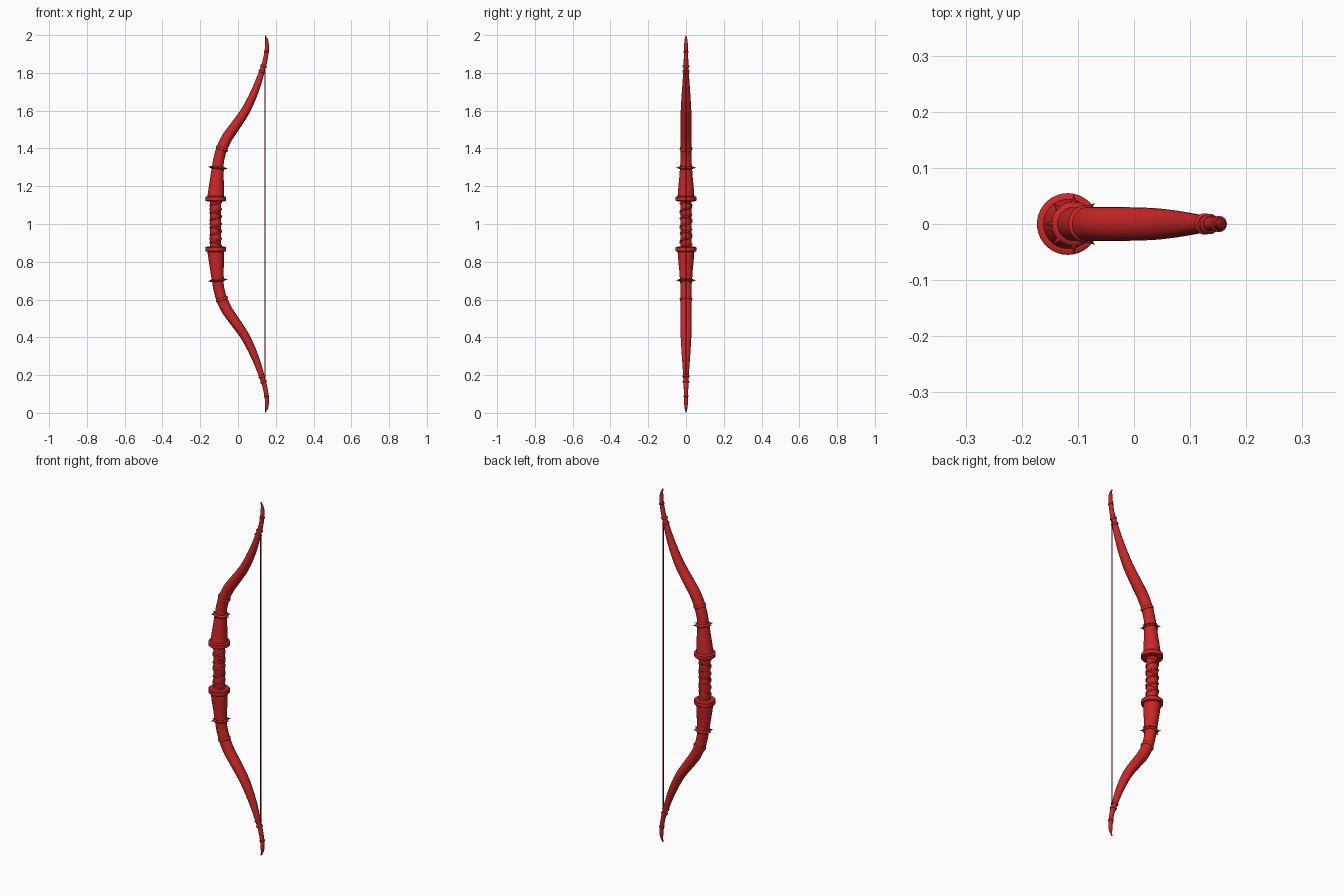
import bpy, bmesh, math
from mathutils import Vector

if "Cube" in bpy.data.objects:
    bpy.data.objects.remove(bpy.data.objects["Cube"])

CENTRE = Vector((0, 0, 1))   # every part is modelled around mid-height, then mirrored in z


def material(name, color):
    m = bpy.data.materials.new(name)
    m.diffuse_color = color
    m.use_nodes = True
    m.node_tree.nodes["Principled BSDF"].inputs["Base Color"].default_value = m.diffuse_color
    return m


RED = material("red_lacquer", (0.6, 0.02, 0.02, 1))
DARK = material("dark_string", (0.2, 0.01, 0.01, 1))


def finish(name, bm, mat=RED, mirror=True):
    bmesh.ops.recalc_face_normals(bm, faces=bm.faces)
    me = bpy.data.meshes.new(name)
    bm.to_mesh(me)
    bm.free()
    ob = bpy.data.objects.new(name, me)
    bpy.context.collection.objects.link(ob)
    ob.location = CENTRE
    me.materials.append(mat)
    bpy.ops.object.select_all(action='DESELECT')
    ob.select_set(True)
    bpy.context.view_layer.objects.active = ob
    bpy.ops.object.shade_smooth_by_angle(angle=math.radians(40))
    if mirror:
        mod = ob.modifiers.new("Mirror", 'MIRROR')
        mod.use_axis = (False, False, True)
        mod.use_mirror_merge = False
    return ob


def skin(bm, rings, closed=False):
    loops = [[bm.verts.new(p) for p in r] for r in rings]
    n = len(loops[0])
    for a, b in zip(loops, loops[1:]):
        for i in range(n):
            j = (i + 1) % n
            bm.faces.new((a[i], a[j], b[j], b[i]))
    bm.faces.new(loops[0])
    bm.faces.new(loops[-1])


def ring(c, axis, ru, rv, n):
    # oval of points around c; v always lies close to +y
    u = Vector((0, 1, 0)).cross(axis).normalized()
    v = axis.cross(u).normalized()
    return [c + u * ru * math.cos(2 * math.pi * i / n) + v * rv * math.sin(2 * math.pi * i / n)
            for i in range(n)]


def lathe(name, c, axis, profile, n=32, spikes=None, **kw):
    # profile: (distance along axis, radius)
    bm = bmesh.new()
    axis = axis.normalized()
    skin(bm, [ring(c + axis * h, axis, r, r, n) for h, r in profile])
    if spikes:
        count, r0, r1, w = spikes
        for p in ring(Vector(), axis, 1, 1, count):
            side = ring(c + p * r0, p, w, w, 8) if abs(p.y) < 0.99 else \
                [c + p * r0 + Vector((math.cos(k * math.pi / 4), 0, math.sin(k * math.pi / 4))) * w
                 for k in range(8)]
            base = [bm.verts.new(q) for q in side]
            tip = bm.verts.new(c + p * r1)
            for k in range(8):
                bm.faces.new((base[k], base[(k + 1) % 8], tip))
            bm.faces.new(base)
    return finish(name, bm, **kw)


# Limb centre line: height above middle, x, thickness radius, width radius
KEYS = [(0.29, -0.108, 0.031, 0.031), (0.34, -0.102, 0.029, 0.030), (0.40, -0.085, 0.029, 0.030),
        (0.46, -0.056, 0.029, 0.030), (0.52, -0.014, 0.027, 0.030), (0.60, 0.040, 0.024, 0.028),
        (0.70, 0.088, 0.020, 0.022), (0.80, 0.124, 0.015, 0.015), (0.87, 0.144, 0.012, 0.012),
        (0.93, 0.153, 0.011, 0.011), (0.97, 0.152, 0.008, 0.008), (0.998, 0.144, 0.002, 0.002)]


def spline(keys, steps):
    vs = [Vector(k) for k in keys]
    vs = [2 * vs[0] - vs[1]] + vs + [2 * vs[-1] - vs[-2]]
    out = []
    for a, b, c, d in zip(vs, vs[1:], vs[2:], vs[3:]):
        for s in range(steps):
            t = s / steps
            out.append(0.5 * (2 * b + (c - a) * t + (2 * a - 5 * b + 4 * c - d) * t * t
                              + (3 * b - a - 3 * c + d) * t ** 3))
    return out + [vs[-2]]


PATH = spline(KEYS, 6)


def at(h):
    # position and direction of the limb at a height
    i = min(range(1, len(PATH) - 1), key=lambda k: abs(PATH[k][0] - h))
    p, a, b = PATH[i], PATH[i - 1], PATH[i + 1]
    x = p[1] + (h - p[0]) * (b[1] - a[1]) / (b[0] - a[0])
    return Vector((x, 0, h)), Vector((b[1] - a[1], 0, b[0] - a[0])).normalized()


# Curved limbs
bm = bmesh.new()
rings = []
for i, p in enumerate(PATH):
    a, b = PATH[max(i - 1, 0)], PATH[min(i + 1, len(PATH) - 1)]
    t = Vector((b[1] - a[1], 0, b[0] - a[0])).normalized()
    rings.append(ring(Vector((p[1], 0, p[0])), t, p[2], p[3], 24))
skin(bm, rings)
finish("limbs", bm)

# Tapered riser sleeves
bm = bmesh.new()
skin(bm, [ring(Vector((x, 0, h)), Vector((0.07, 0, 1)).normalized(), r, r, 32)
          for h, x, r in [(0.135, -0.118, 0.045), (0.20, -0.114, 0.040),
                          (0.25, -0.111, 0.035), (0.298, -0.107, 0.032)]])
finish("riser_sleeves", bm)

# Grip collars
UP = Vector((0, 0, 1))
lathe("grip_collars", Vector((-0.118, 0, 0.134)), UP,
      [(-0.014, 0.040), (-0.013, 0.052), (-0.010, 0.055), (0.009, 0.055), (0.012, 0.052), (0.013, 0.044)], n=40)

# Spiked rings and limb bands
c, t = at(0.298)
lathe("spiked_rings", c, t, [(-0.008, 0.030), (-0.005, 0.037), (0, 0.040), (0.005, 0.037), (0.008, 0.030)],
      spikes=(8, 0.036, 0.053, 0.006))
for name, h, r, w in [("limb_bands", 0.398, 0.034, 0.009), ("lower_nock_bands", 0.807, 0.019, 0.006),
                      ("upper_nock_bands", 0.835, 0.018, 0.006), ("tip_bands", 0.912, 0.0145, 0.004)]:
    c, t = at(h)
    lathe(name, c, t, [(-w, r * 0.8), (-w * 0.6, r * 0.95), (0, r), (w * 0.6, r * 0.95), (w, r * 0.8)], n=24)

# Grip core
lathe("grip", Vector((-0.118, 0, 0)), UP, [(-0.125, 0.029), (0.125, 0.029)], mirror=False)


# Cord wrapped around the grip
def cord(name, turns, hand):
    cu = bpy.data.curves.new(name, 'CURVE')
    cu.dimensions = '3D'
    cu.bevel_depth = 0.005
    cu.bevel_resolution = 2
    sp = cu.splines.new('POLY')
    n = turns * 24
    sp.points.add(n)
    for i in range(n + 1):
        a = hand * 2 * math.pi * i / 24
        sp.points[i].co = (-0.118 + 0.029 * math.cos(a), 0.029 * math.sin(a), -0.118 + 0.236 * i / n, 1)
    sp.use_smooth = True
    cu.materials.append(RED)
    ob = bpy.data.objects.new(name, cu)
    ob.location = CENTRE
    bpy.context.collection.objects.link(ob)


cord("grip_wrap", 6, 1)
cord("grip_cross_wrap", 3, -1)

# Bow string
lathe("bow_string", Vector((0.143, 0, 0)), UP, [(-0.835, 0.0035), (0.835, 0.0035)], n=12, mirror=False, mat=DARK)
